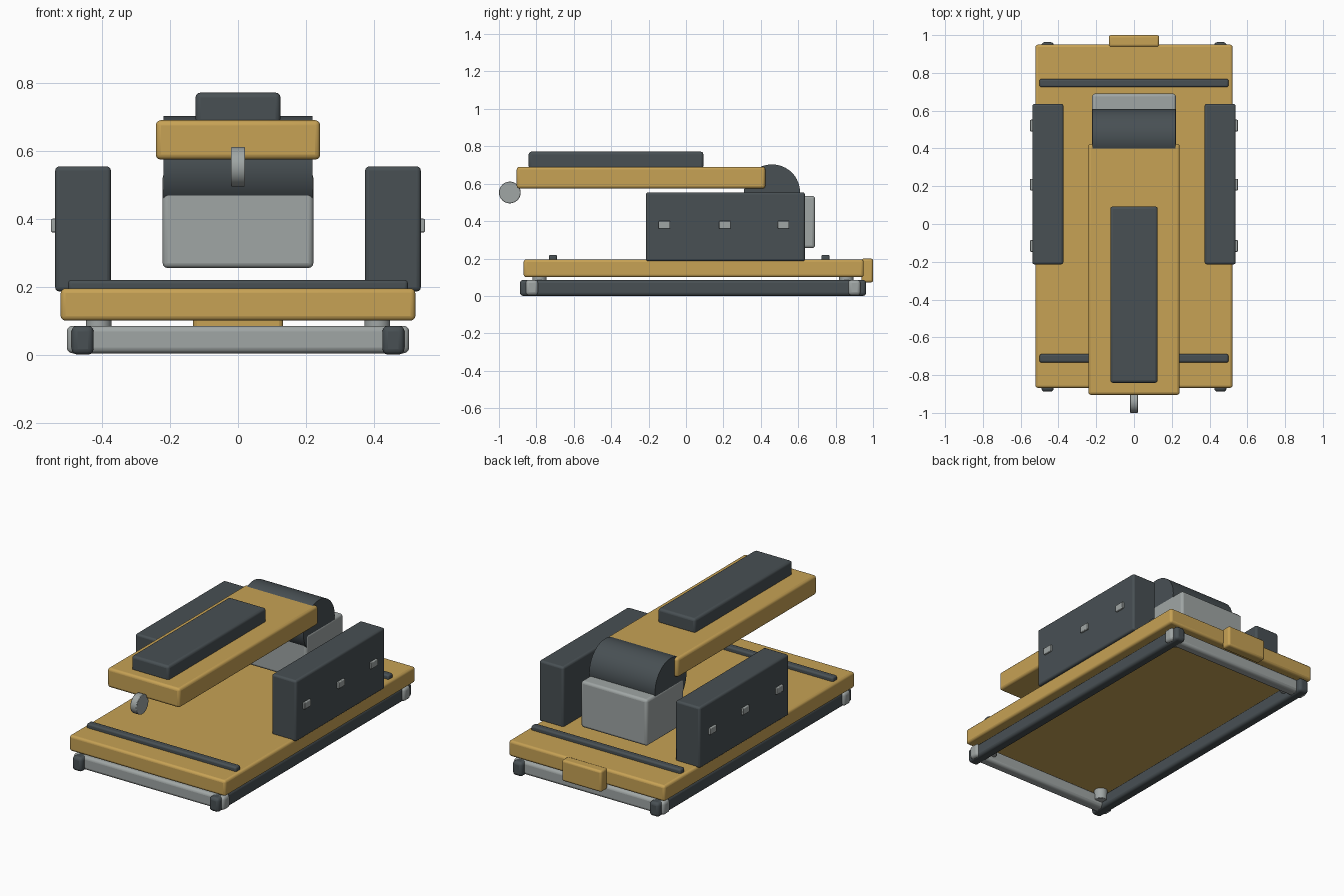
import bpy, math

if "Cube" in bpy.data.objects:
    bpy.data.objects.remove(bpy.data.objects["Cube"])

def material(name, rgb):
    m = bpy.data.materials.new(name)
    m.diffuse_color = (*rgb, 1)
    m.use_nodes = True
    m.node_tree.nodes["Principled BSDF"].inputs["Base Color"].default_value = m.diffuse_color
    return m

MUSTARD = material("mustard", (0.57, 0.36, 0.09))
DARK = material("dark slate", (0.065, 0.08, 0.088))
GREY = material("light grey", (0.35, 0.38, 0.375))

def finish(ob, name, mat, bevel, segments=3):
    ob.name = name
    ob.data.materials.append(mat)
    if bevel:
        b = ob.modifiers.new("bevel", 'BEVEL')
        b.width, b.segments = bevel, segments
        b.limit_method, b.angle_limit = 'ANGLE', math.radians(40)
    bpy.ops.object.shade_smooth_by_angle(angle=math.radians(35))
    return ob

def box(name, mat, x, y, z, bevel=0.012):
    """Rounded box given its (min, max) range along each axis."""
    r = (x, y, z)
    bpy.ops.mesh.primitive_cube_add(size=1, location=[(a + b) / 2 for a, b in r])
    ob = bpy.context.object
    ob.scale = [b - a for a, b in r]
    bpy.ops.object.transform_apply(location=False, rotation=False, scale=True)
    return finish(ob, name, mat, bevel)

def cylinder(name, mat, radius, depth, loc, along_x=False, bevel=0.0, sides=48):
    rot = (0, math.pi / 2, 0) if along_x else (0, 0, 0)
    bpy.ops.mesh.primitive_cylinder_add(vertices=sides, radius=radius, depth=depth,
                                        location=loc, rotation=rot)
    return finish(bpy.context.object, name, mat, bevel, 2)

# Main deck with its rear bumper and raised cross strips
box("deck", MUSTARD, (-0.522, 0.522), (-0.868, 0.95), (0.1, 0.195), 0.014)
box("rear_bumper", MUSTARD, (-0.133, 0.133), (0.938, 1.0), (0.072, 0.2))
for label, y in (("front", -0.711), ("rear", 0.746)):
    box(label + "_strip", DARK, (-0.5, 0.5), (y - 0.022, y + 0.022), (0.185, 0.22), 0.01)

# Lower frame: crossing rails
for label, y in (("front", -0.824), ("rear", 0.9)):
    box(label + "_cross_rail", GREY, (-0.504, 0.504), (y - 0.033, y + 0.033), (0.004, 0.085), 0.017)

for side, s in (("left", -1), ("right", 1)):
    def span(a, b):
        return tuple(sorted((s * a, s * b)))
    box(side + "_side_rail", DARK, span(0.425, 0.49), (-0.888, 0.963), (0, 0.085), 0.017)
    # Spacer posts between the frame and the deck
    for label, y in (("front", -0.783), ("rear", 0.857)):
        cylinder(f"{side}_{label}_post", GREY, 0.038, 0.07, (s * 0.41, y, 0.07), bevel=0.003)
    # Side cases with three latches each
    box(side + "_case", DARK, span(0.374, 0.538), (-0.214, 0.636), (0.186, 0.554))
    for i, y in enumerate((-0.116, 0.208, 0.521)):
        box(f"{side}_latch_{i + 1}", GREY, span(0.53, 0.55),
            (y - 0.031, y + 0.031), (0.36, 0.4), 0.004)

# Hinge block and drum behind the arm
box("hinge_block", GREY, (-0.222, 0.222), (0.336, 0.69), (0.255, 0.535), 0.015)
cylinder("hinge_drum", DARK, 0.15, 0.44, (0, 0.46, 0.553), along_x=True, sides=64)

# Upper arm, its top pad and the front wheel
box("upper_arm", MUSTARD, (-0.242, 0.242), (-0.905, 0.424), (0.574, 0.69), 0.015)
box("top_pad", DARK, (-0.125, 0.125), (-0.841, 0.093), (0.68, 0.771), 0.014)
cylinder("front_wheel", GREY, 0.058, 0.042, (0, -0.942, 0.553), along_x=True, bevel=0.003)
